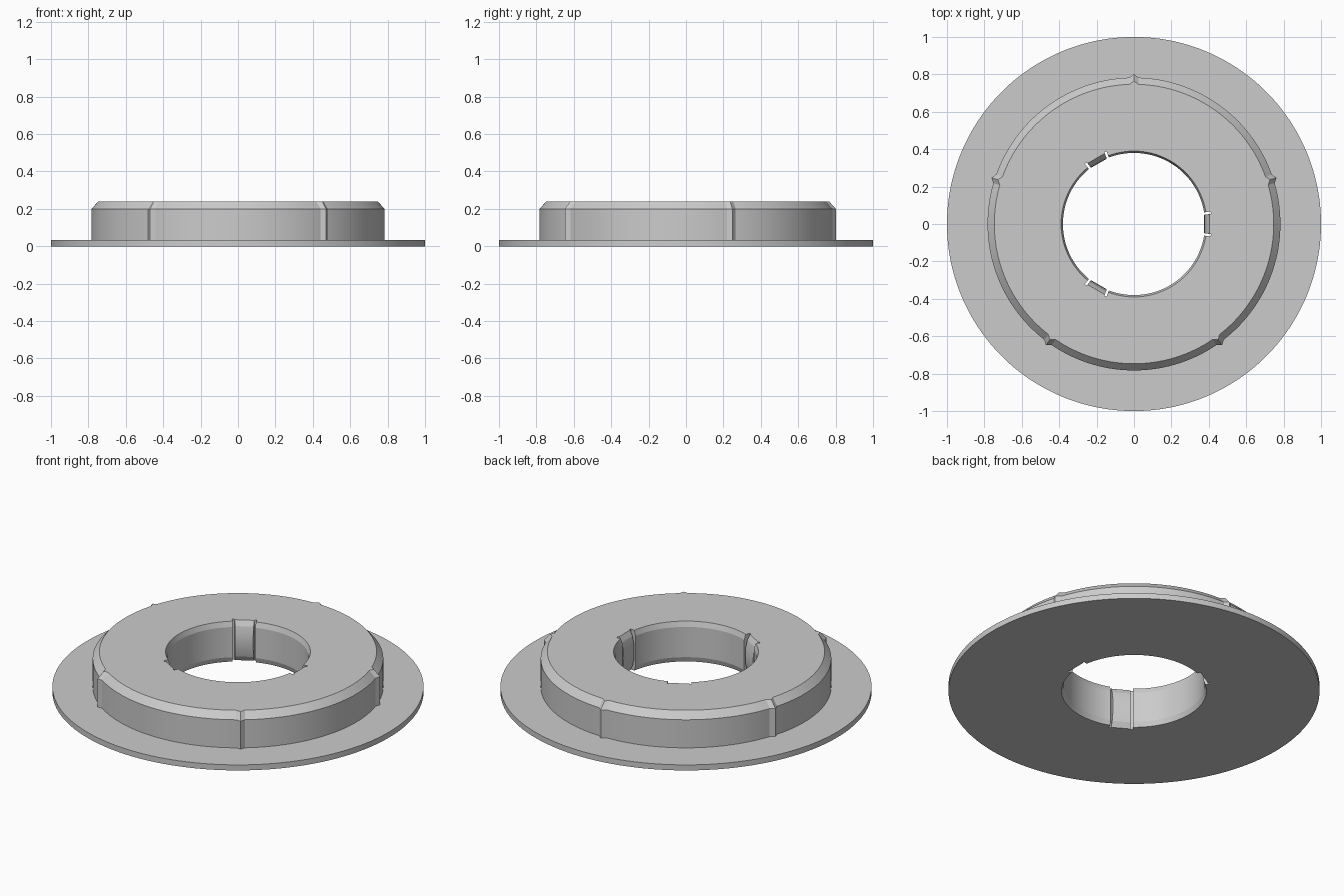
import bpy
import bmesh
from math import cos, sin, radians

cube = bpy.data.objects.get("Cube")
if cube:
    bpy.data.objects.remove(cube, do_unlink=True)

grey = bpy.data.materials.new("plain_grey")
grey.use_nodes = True
colour = (0.6, 0.6, 0.6, 1)
grey.diffuse_color = colour
grey.node_tree.nodes["Principled BSDF"].inputs["Base Color"].default_value = colour

HEIGHT, FLANGE = 0.24, 0.033
TAB, SLOT, GAP = 7.5, 9.3, 0.04        # half angles of the clip tabs and slots
RIDGE = 1.8                            # half angle of the outer ridges
tab_centres = [0, 120, 240]
ridge_centres = [90 + 72 * k for k in range(5)]

# Bore heights with matching radii for plain wall and bulging tab
bore_z = [HEIGHT, 0.21, 0.17, 0.12, 0.07, 0.03, 0]
wall_r = [0.39, 0.38, 0.38, 0.38, 0.38, 0.38, 0.39]
tab_r = [0.405, 0.388, 0.378, 0.375, 0.378, 0.388, 0.405]


def nearest(angle, centres):
    return min(abs((angle - c + 180) % 360 - 180) for c in centres)


def section(angle):
    """Closed radial cross-section of the hub and flange."""
    bump = 0.018 * max(0, 1 - nearest(angle, ridge_centres) / RIDGE)
    d = nearest(angle, tab_centres)
    if d < TAB - GAP / 2:
        bore = [r / cos(radians(d)) for r in tab_r]
    elif d < SLOT + GAP / 2:
        bore = [0.415] * len(bore_z)
    else:
        bore = wall_r
    outer = [(1, 0), (1, FLANGE), (0.783 + bump, FLANGE),
             (0.783 + bump, 0.2), (0.747 + bump, HEIGHT)]
    return outer + list(zip(bore, bore_z))


# Columns round the ring, with extra ones at ridges and slot edges
angles = {float(a) for a in range(0, 360, 2)}
for c in ridge_centres:
    angles |= {float((c + s) % 360) for s in (-RIDGE, 0, RIDGE)}
for c in tab_centres:
    for edge in (TAB - GAP, TAB, SLOT, SLOT + GAP):
        angles |= {(c + edge) % 360, (c - edge) % 360}

# Flanged hub
bm = bmesh.new()
columns = []
for a in sorted(angles):
    t = radians(a)
    columns.append([bm.verts.new((r * cos(t), r * sin(t), z)) for r, z in section(a)])
for i, col in enumerate(columns):
    nxt = columns[(i + 1) % len(columns)]
    for j in range(len(col)):
        k = (j + 1) % len(col)
        bm.faces.new((col[j], nxt[j], nxt[k], col[k]))
bmesh.ops.recalc_face_normals(bm, faces=bm.faces)
mesh = bpy.data.meshes.new("flanged_hub")
bm.to_mesh(mesh)
bm.free()
mesh.materials.append(grey)
hub = bpy.data.objects.new("flanged_hub", mesh)
bpy.context.collection.objects.link(hub)

bpy.ops.object.select_all(action="DESELECT")
hub.select_set(True)
bpy.context.view_layer.objects.active = hub
bpy.ops.object.shade_smooth_by_angle(angle=radians(14))
